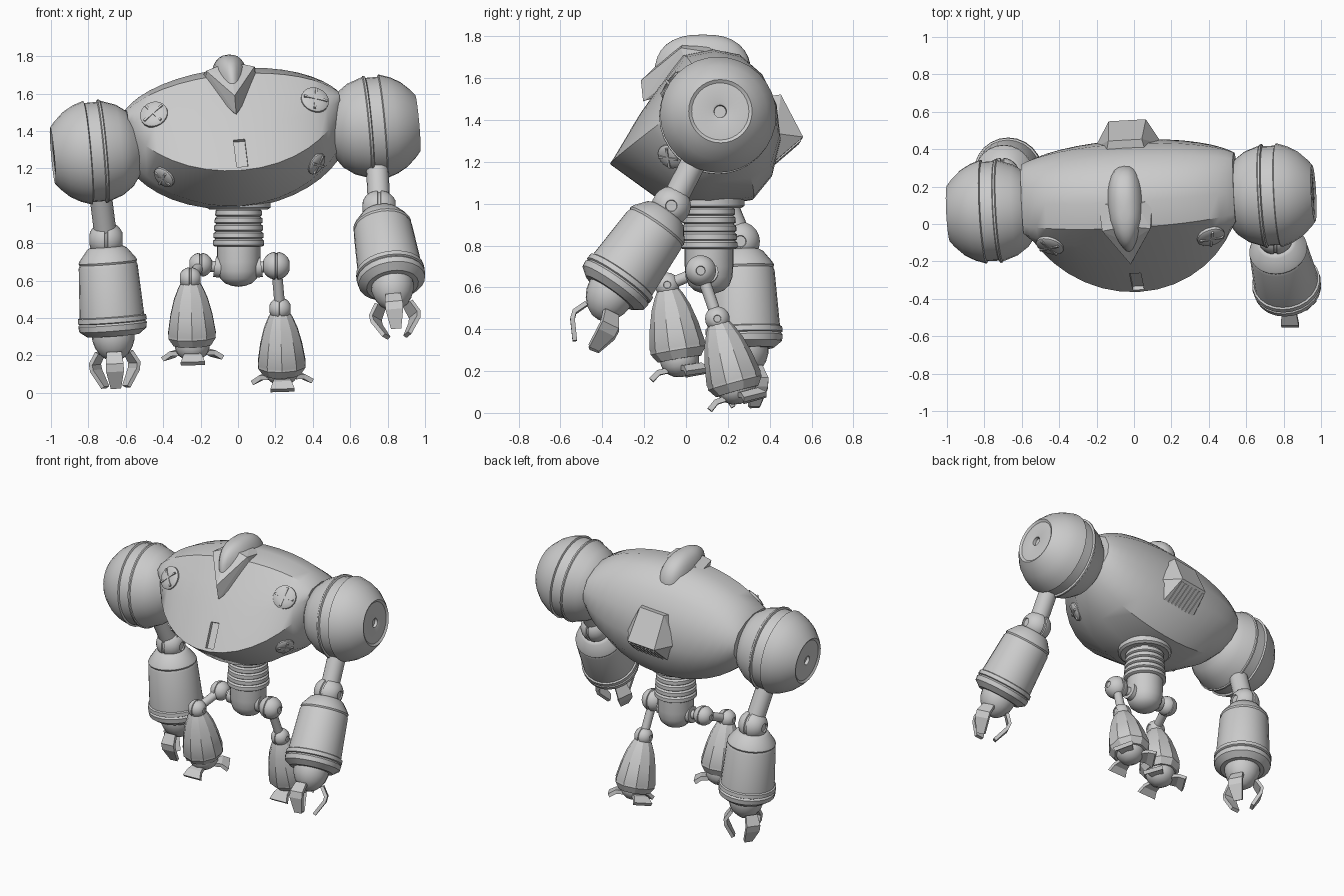
import bpy, bmesh, math
from mathutils import Matrix, Vector
from mathutils.bvhtree import BVHTree

if "Cube" in bpy.data.objects:
    bpy.data.objects.remove(bpy.data.objects["Cube"])

grey = bpy.data.materials.new("plain grey")
grey.diffuse_color = (0.6, 0.6, 0.6, 1)
grey.use_nodes = True
grey.node_tree.nodes["Principled BSDF"].inputs["Base Color"].default_value = grey.diffuse_color


def finish(name, bm, M=Matrix(), angle=35):
    """Turn a bmesh into a grey object, smooth below the given edge angle."""
    bmesh.ops.recalc_face_normals(bm, faces=bm.faces)
    for f in bm.faces:
        f.smooth = angle > 0
    for e in bm.edges:
        e.smooth = e.calc_face_angle(0) < math.radians(angle)
    me = bpy.data.meshes.new(name)
    bm.to_mesh(me)
    bm.free()
    me.materials.clear()
    me.materials.append(grey)
    ob = bpy.data.objects.new(name, me)
    bpy.context.collection.objects.link(ob)
    ob.matrix_world = M
    return ob


def frame(origin, d):
    """Matrix whose z runs along d and whose y stays towards the back."""
    z = Vector(d).normalized()
    back = Vector((0, 1, 0)) if abs(z.y) < 0.95 else Vector((0, 0, 1))
    y = (back - z * back.dot(z)).normalized()
    R = Matrix((y.cross(z), y, z)).transposed().to_4x4()
    return Matrix.Translation(origin) @ R


def lathe(name, prof, M, segs=24, angle=35):
    """Revolve (along, radius) points about the local z axis."""
    bm = bmesh.new()
    rings = []
    for u, r in prof:
        n = segs if r > 1e-5 else 1
        rings.append([bm.verts.new((r * math.sin(2 * math.pi * i / segs),
                                    r * math.cos(2 * math.pi * i / segs), u)) for i in range(n)])
    for a, b in zip(rings, rings[1:]):
        for i in range(segs):
            j = (i + 1) % segs
            q = [a[i % len(a)], a[j % len(a)], b[j % len(b)], b[i % len(b)]]
            bm.faces.new(list(dict.fromkeys(q)))
    for ring in (rings[0], rings[-1]):
        if len(ring) > 1:
            bm.faces.new(ring)
    return finish(name, bm, M, angle)


def rod(name, a, b, r):
    a, b = Vector(a), Vector(b)
    return lathe(name, [(0, r), ((b - a).length, r)], frame(a, b - a), 16)


def box(name, size, M):
    bm = bmesh.new()
    bmesh.ops.create_cube(bm, size=1, matrix=Matrix.Diagonal((*size, 1)))
    return finish(name, bm, M, 0)


def hull(name, half, M):
    """Convex block from points mirrored across x."""
    bm = bmesh.new()
    for x, y, z in half:
        for s in ((1, -1) if x else (1,)):
            bm.verts.new((s * x, y - 0.11, z - 1.355))
    res = bmesh.ops.convex_hull(bm, input=bm.verts)
    bmesh.ops.delete(bm, geom=[v for v in res["geom_interior"] if isinstance(v, bmesh.types.BMVert)],
                     context='VERTS')
    bmesh.ops.dissolve_limit(bm, angle_limit=0.02, verts=bm.verts, edges=bm.edges)
    return finish(name, bm, M, 0)


def claw(name, path, widths, t, M):
    """Bent plate following (radius, along) points."""
    bm = bmesh.new()
    rings = []
    for i, ((r, u), w) in enumerate(zip(path, widths)):
        p, q = path[max(i - 1, 0)], path[min(i + 1, len(path) - 1)]
        n = Vector((q[1] - p[1], p[0] - q[0])).normalized() * t / 2
        rings.append([bm.verts.new((sx * w / 2, -(r + k * n.x), u + k * n.y))
                      for sx, k in ((-1, -1), (1, -1), (1, 1), (-1, 1))])
    for a, b in zip(rings, rings[1:]):
        for i in range(4):
            bm.faces.new((a[i], a[(i + 1) % 4], b[(i + 1) % 4], b[i]))
    bm.faces.new(rings[0])
    bm.faces.new(rings[-1])
    return finish(name, bm, M, 0)


def joint(name, c, r):
    """Ball with a middle groove and round hubs on the sides."""
    half = [(r * math.sin(a), r * math.cos(a)) for a in [math.radians(k) for k in (10, 24, 38, 52, 66)]]
    right = [(0.06 * r, 0.9 * r), (0.1 * r, 0.985 * r)] + half + \
            [(0.93 * r, 0.3 * r), (0.85 * r, 0.27 * r), (0.85 * r, 0)]
    lathe(name, [(-u, q) for u, q in reversed(right)] + right, frame(c, (1, 0, 0)), 20)


# Body frame: rolled and turned slightly
B = Matrix.Translation((-0.015, 0.11, 1.355)) @ Matrix.Rotation(math.radians(3.2), 4, 'Z') \
    @ Matrix.Rotation(math.radians(-5.1), 4, 'Y')

# Torso: middle section blended into the end sections
MID = [(-.365, 1.19), (-.22, 1.43), (-.12, 1.57), (-.02, 1.705), (.12, 1.735), (.25, 1.71), (.36, 1.61),
       (.43, 1.46), (.45, 1.29), (.41, 1.13), (.32, 1.02), (.1, .985), (-.1, 1.0)]
END = [(-.03, 1.43), (-.04, 1.5), (-.03, 1.54), (.02, 1.575), (.14, 1.585), (.24, 1.56), (.32, 1.51),
       (.36, 1.43), (.36, 1.35), (.31, 1.27), (.23, 1.22), (.12, 1.21), (.02, 1.27)]
bm = bmesh.new()
rings = []
N = 18
for i in range(N + 1):
    x = 0.57 * math.sin(math.pi / 2 * (2 * i / N - 1))
    w = (math.sqrt(1 - (x / 0.62) ** 2) - 0.46) / 0.54
    rings.append([bm.verts.new((x, e[0] + (m[0] - e[0]) * w - 0.11, e[1] + (m[1] - e[1]) * w - 1.355))
                  for m, e in zip(MID, END)])
for a, b in zip(rings, rings[1:]):
    for i in range(len(a)):
        j = (i + 1) % len(a)
        bm.faces.new((a[i], a[j], b[j], b[i]))
bm.faces.new(rings[0])
bm.faces.new(rings[-1])
bmesh.ops.recalc_face_normals(bm, faces=bm.faces)
tree = BVHTree.FromBMesh(bm)
torso = finish("torso", bm, B, 36)

# Slot cut into the prow
cutter = box("slot_cutter", (0.06, 0.06, 0.17),
             B @ Matrix.Translation((0, -0.425, -0.07)) @ Matrix.Rotation(math.radians(-31), 4, 'X'))
mod = torso.modifiers.new("slot", 'BOOLEAN')
mod.object, mod.operation, mod.solver = cutter, 'DIFFERENCE', 'EXACT'
bpy.context.view_layer.update()
bm = bmesh.new()
bm.from_mesh(torso.evaluated_get(bpy.context.evaluated_depsgraph_get()).to_mesh())
bpy.data.objects.remove(torso)
bpy.data.objects.remove(cutter)
torso = finish("torso", bm, B, 36)

# Cross-head screws on the torso front
for label, x, z, r in (("upper", .432, .172, .076), ("lower", .408, -.165, .062)):
    for s in (-1, 1):
        hit, n, _, _ = tree.ray_cast(Vector((s * x, -2, z)), Vector((0, 1, 0)))
        M = B @ frame(hit, n if n.y < 0 else -n)
        lathe(label + "_screw", [(-.03, r), (.008, r), (.014, r * .9), (.02, r * .5), (.022, 0)], M, 20)
        for k in (0.2, 0.2 + math.pi / 2):
            box(label + "_screw_cross", (1.7 * r, .012, .012),
                M @ Matrix.Rotation(k, 4, 'Z') @ Matrix.Translation((0, 0, .019)))

# Head dome (rounded capsule, narrower at the nose) and pointed cowl
bm = bmesh.new()
bmesh.ops.create_uvsphere(bm, u_segments=28, v_segments=16, radius=1)
for v in bm.verts:
    c = [math.copysign(abs(q) ** 0.8, q) for q in v.co]
    v.co = (.105 * c[0] * (1 - .6 * max(0, -c[1]) ** 2), -.028 + .232 * c[1], .255 + .2 * c[2])
finish("head_dome", bm, B)
hull("head_cowl", [(0, -.215, 1.59), (0, -.205, 1.49), (.13, -.03, 1.735), (.145, .13, 1.71),
                   (.135, 0, 1.64), (.13, .13, 1.6), (0, -.1, 1.7), (.06, -.02, 1.755), (.07, .1, 1.75)], B)

# Back vent with slats on its lower face
hull("back_vent", [(.09, .45, 1.515), (.1, .555, 1.31), (.13, .41, 1.185), (.11, .36, 1.5),
                   (.18, .42, 1.32), (.16, .34, 1.2)], B)
for i in range(7):
    box("vent_slat", (.012, .16, .012), B @ Matrix.Translation((-.09 + .03 * i, .372, -.109))
        @ Matrix.Rotation(math.radians(40.7), 4, 'X'))

# Collar, ribbed neck and pelvis
C = frame((0.003, .11, 0), (0, 0, 1))
lathe("neck_collar", [(1.06, .17), (.99, .17), (.98, .155), (.985, .13)], C, 28)
ribs = [(1.02, .11)]
for i in range(5):
    z, r = .98 - i * .04, .124 + .003 * i
    ribs += [(z, r - .008), (z - .006, r), (z - .03, r + .001), (z - .036, r - .008)]
lathe("ribbed_neck", ribs, C)
lathe("pelvis", [(.8, .1), (.785, .116), (.7, .116), (.65, .112), (.61, .097), (.585, .07), (.572, .035),
                 (.567, 0)], C)

# Shoulders: grooved globes with a recessed outer cap
GLOBE = [(-.24, .13), (-.19, .2), (-.13, .243), (-.05, .271), (-.045, .278), (-.035, .278), (-.03, .266),
         (.035, .266), (.04, .278), (.05, .275), (.1, .258), (.155, .227), (.205, .18), (.228, .152),
         (.218, .137), (.224, .04), (.22, .03), (.2, .028), (.2, 0)]
FOREARM = [(.04, .09), (.05, .107), (.105, .15), (.12, .157), (.13, .152), (.145, .158), (.41, .173),
           (.415, .183), (.44, .185), (.445, .176), (.455, .184), (.485, .18), (.515, .14), (.515, .05)]
# Side, sign, elbow, forearm direction, hand direction
arms = (("left", -1, (-.705, .26, .82), (.075, .04, -1), (.05, .04, -1)),
        ("right", 1, (.755, -.07, .99), (.07, -.29, -.41), (.08, -.39, -.9)))
for side, s, elbow, d, hand in arms:
    centre = B @ Vector((.753 * s, 0, 0))
    lathe(side + "_shoulder", GLOBE, B @ frame((.753 * s, 0, 0), (s, 0, 0)), 32, 30)
    rod(side + "_upper_arm", centre, elbow, .06)
    joint(side + "_elbow", elbow, .095)
    M = frame(elbow, d)
    lathe(side + "_forearm", FOREARM, M, 24)
    H = frame(M @ Vector((0, 0, .5)), hand)
    lathe(side + "_wrist", [(-.03, .11), (0, .115), (.04, .113), (.08, .1), (.115, .077), (.145, .04),
                            (.155, 0)], H, 20)
    for k in range(3):
        claw(side + "_finger", [(.085, .105), (.122, .165), (.117, .2), (.065, .292)], (.08, .095, .095, .055),
             .022, H @ Matrix.Rotation(k * math.tau / 3, 4, 'Z'))

# Legs: hip ball, link, knee ball, flared shin and three-toed foot
SHIN = [(.02, .05), (.05, .068), (.11, .094), (.195, .117), (.295, .134), (.305, .131), (.318, .133),
        (.36, .105), (.36, .05)]
# Side, sign, hip, knee, shin direction, hip radius, foot drop
legs = (("left", -1, (-.2, .09, .685), (-.255, -.09, .612), (.01, .055, -.33), .065, .025),
        ("right", 1, (.205, .07, .68), (.225, .15, .45), (.01, .09, -.33), .075, 0))
for side, s, hip, knee, d, r, drop in legs:
    rod(side + "_hip_flange", (.09 * s, .1, .67), (.125 * s, .1, .675), .055)
    rod(side + "_hip_link", (.09 * s, .1, .67), hip, .03)
    joint(side + "_hip", hip, r)
    rod(side + "_thigh", hip, knee, .028)
    joint(side + "_knee", knee, .06)
    M = frame(knee, d)
    lathe(side + "_shin", SHIN, M, 10, 30)
    F = M @ Matrix.Translation((0, 0, drop))
    lathe(side + "_ankle", [(.32, .095), (.345, .093), (.37, .088), (.395, .07), (.415, .04), (.422, 0)], F, 16)
    for k in range(3):
        claw(side + "_toe", [(.065, .38), (.11, .383), (.15, .412)], (.08, .1, .13), .026,
             F @ Matrix.Rotation(k * math.tau / 3, 4, 'Z'))
